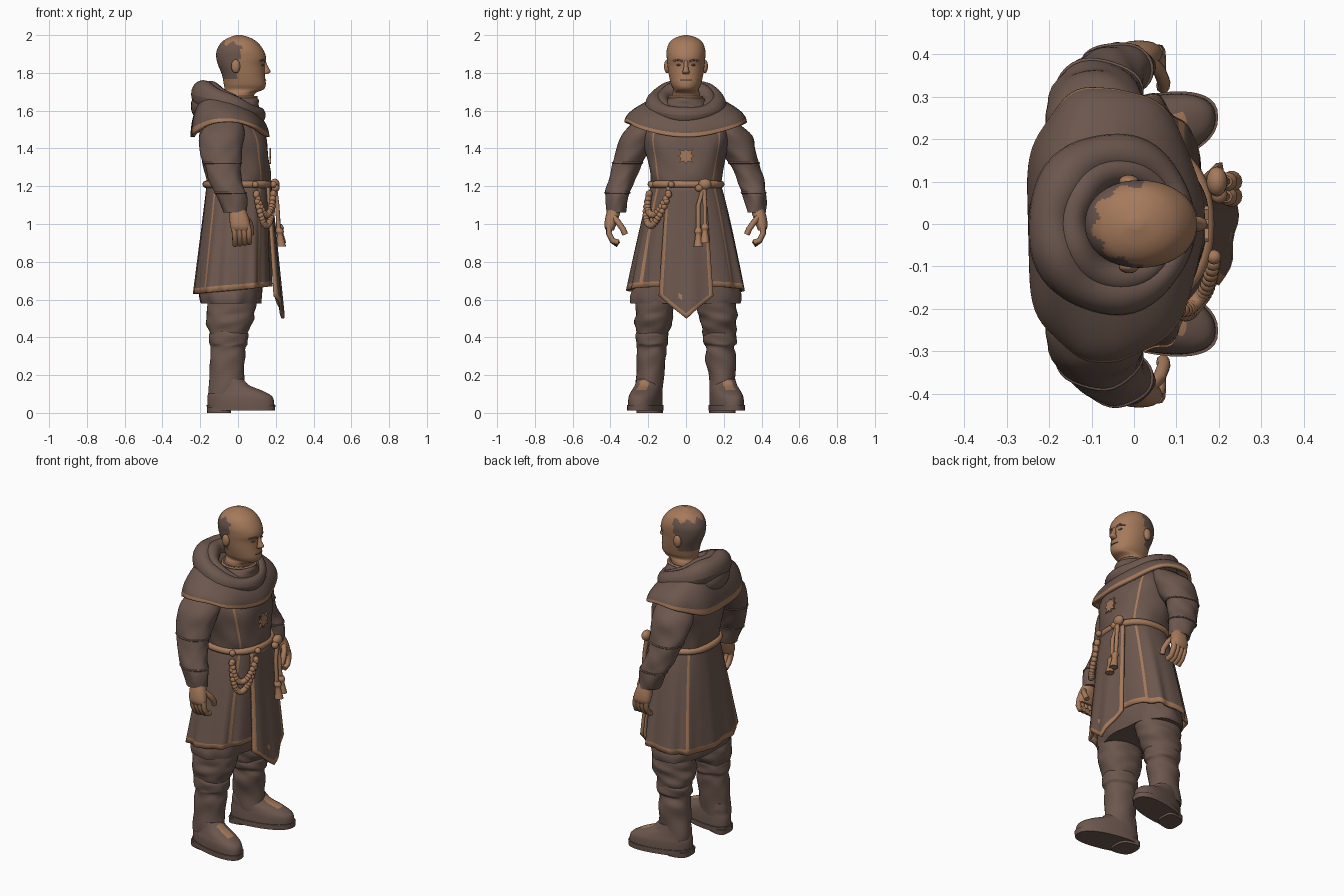
import bpy, bmesh, math
from math import sin, cos, pi, radians
from mathutils import Vector, Matrix

cube = bpy.data.objects.get("Cube")
if cube:
    bpy.data.objects.remove(cube, do_unlink=True)

def material(name, rgb):
    m = bpy.data.materials.new(name)
    m.use_nodes = True
    m.diffuse_color = (*rgb, 1)
    m.node_tree.nodes["Principled BSDF"].inputs["Base Color"].default_value = (*rgb, 1)
    return m

BROWN = material("brown cloth", (0.15, 0.096, 0.076))
TAN = material("warm tan", (0.38, 0.195, 0.105))

def lerp(a, b, t):
    return a + (b - a) * t

def add_mesh(name, bm, mats, smooth=True):
    bmesh.ops.recalc_face_normals(bm, faces=bm.faces[:])
    me = bpy.data.meshes.new(name)
    bm.to_mesh(me)
    bm.free()
    ob = bpy.data.objects.new(name, me)
    bpy.context.collection.objects.link(ob)
    for m in mats:
        me.materials.append(m)
    for p in me.polygons:
        p.use_smooth = smooth
    return ob

def solidify(ob, thickness):
    mod = ob.modifiers.new("thickness", "SOLIDIFY")
    mod.thickness = thickness
    mod.offset = -1

def ellipse(a, p=2):
    c, s = cos(a), sin(a)
    return (math.copysign(abs(c) ** (2 / p), c), math.copysign(abs(s) ** (2 / p), s))

def rings(table, p=2, side=1):
    """Smooth surface through horizontal rings (x, y, z, rx, ry)."""
    last = len(table) - 1
    def fn(a, t):
        i = min(int(t * last), last - 1)
        f = t * last - i
        k = [table[max(0, min(last, i + j))] for j in (-1, 0, 1, 2)]
        x, y, z, rx, ry = [b + f * ((c - d) / 2 + f * (d - 2.5 * b + 2 * c - e / 2
                           + f * (1.5 * (b - c) + (e - d) / 2))) for d, b, c, e in zip(*k)]
        u, v = ellipse(a, p)
        return Vector((x + rx * u, side * (y + ry * v), z))
    return fn

def wrinkle(fn, amp, ka, kt):
    def out(a, t):
        d = amp * (sin(ka * a + kt * t) + 0.6 * sin((ka + 1) * a - 1.7 * kt * t))
        return fn(a, t) + Vector((cos(a), sin(a), 0)) * d
    return out

def surface(name, fn, mat, na=40, nt=24, caps=True, rule=None):
    """Skin fn(angle, t); rule(centre, angle, t) picks faces of the other colour."""
    bm = bmesh.new()
    grid = [[bm.verts.new(fn(2 * pi * i / na, j / nt)) for i in range(na)] for j in range(nt + 1)]
    for j in range(nt):
        r, q = grid[j], grid[j + 1]
        for i in range(na):
            f = bm.faces.new((r[i - 1], r[i], q[i], q[i - 1]))
            if rule:
                f.material_index = int(rule(f.calc_center_median(), 2 * pi * (i - .5) / na, (j + .5) / nt))
    if caps:
        for r in (grid[0], grid[-1]):
            mid = bm.verts.new(sum((v.co for v in r), Vector()) / na)
            for i in range(na):
                bm.faces.new((r[i - 1], r[i], mid))
    return add_mesh(name, bm, [mat, BROWN if mat == TAN else TAN])

def tube(name, pts, depth, mat, closed=False):
    cu = bpy.data.curves.new(name, "CURVE")
    cu.dimensions = "3D"
    cu.bevel_depth, cu.bevel_resolution, cu.use_fill_caps = depth, 2, True
    sp = cu.splines.new("POLY")
    sp.points.add(len(pts) - 1)
    for q, p in zip(sp.points, pts):
        q.co = (*p, 1)
    sp.use_cyclic_u = closed
    cu.materials.append(mat)
    ob = bpy.data.objects.new(name, cu)
    bpy.context.collection.objects.link(ob)

def loop(fn, t, n=64):
    return [fn(2 * pi * i / n, t) for i in range(n)]

def balls(name, items, mat, seg=16):
    bm = bmesh.new()
    for loc, size in items:
        bmesh.ops.create_uvsphere(bm, u_segments=seg, v_segments=seg // 2 + 2, radius=1,
                                  matrix=Matrix.Translation(loc) @ Matrix.Diagonal((*size, 1)))
    add_mesh(name, bm, [mat])

# Head with a fringe of hair round the back: (z, back, front, half width)
outline = [(1.55, -.09, .08, .08), (1.64, -.08, .08, .075), (1.69, -.07, .09, .073),
           (1.712, -.07, .135, .068), (1.74, -.075, .147, .08), (1.79, -.085, .142, .091),
           (1.84, -.105, .14, .098), (1.88, -.115, .148, .102), (1.92, -.112, .135, .102),
           (1.96, -.09, .105, .088), (1.985, -.052, .067, .058), (2.0, -.01, .02, .012)]
head = rings([((b + f) / 2, 0, z, (f - b) / 2, w) for z, b, f, w in outline], 2.1)
surface("head", head, TAN, 64, 77,
        rule=lambda c, a, t: 1.77 < c.z < 1.955 + .012 * sin(9 * a) and c.x < 0.15 * (c.z - 1.81))
nose = rings([(.138, 0, 1.865, .008, .01), (.146, 0, 1.83, .014, .012),
              (.15, 0, 1.806, .023, .018), (.138, 0, 1.793, .014, .016)])
surface("nose", nose, TAN, 16, 10)
tube("mouth", [(.147 - 8 * y * y, y, 1.762) for y in (-.03, -.015, 0, .015, .03)], .003, BROWN)
for s, side in ((1, "left"), (-1, "right")):
    balls(side + "_ear", [((-.012, s * .1, 1.835), (.024, .016, .036))], TAN)
    balls(side + "_eye", [((.129, s * .037, 1.842), (.008, .014, .005))], BROWN)
    tube(side + "_eyebrow", [(.144, s * .018, 1.862), (.137, s * .04, 1.869), (.116, s * .066, 1.864)],
         .005, BROWN)

# Scarf round the neck
scarf = wrinkle(rings([(.005, 0, 1.675, .09, .086), (.005, 0, 1.655, .103, .1),
                       (0, 0, 1.62, .115, .115), (-.01, 0, 1.57, .13, .14)]), .003, 3, 8)
surface("neck_scarf", scarf, BROWN, 40, 12)
tube("scarf_trim", loop(scarf, .08), .006, TAN, True)

# Tunic body
torso = wrinkle(rings([(-.05, 0, 1.6, .12, .13), (-.045, 0, 1.54, .15, .2), (-.025, 0, 1.45, .178, .225),
                       (-.012, 0, 1.34, .177, .205), (0, 0, 1.25, .172, .19), (0, 0, 1.19, .165, .18)], 2.3),
                .003, 5, 9)
surface("tunic_body", torso, BROWN, 100, 24,
        rule=lambda c, a, t: abs(cos(a) - cos(radians(49))) < .035)

# Chest badge
bm = bmesh.new()
star = []
for i in range(16):
    r = .05 if i % 4 == 2 else .042 if i % 2 == 0 else .029
    star.append(bm.verts.new((.166, r * cos(i * pi / 8), 1.36 + r * sin(i * pi / 8))))
bm.faces.new(star)
ext = bmesh.ops.extrude_face_region(bm, geom=bm.faces[:])["geom"]
bmesh.ops.translate(bm, verts=[v for v in ext if isinstance(v, bmesh.types.BMVert)], vec=(.009, 0, 0))
add_mesh("chest_badge", bm, [TAN], False)

# Shoulder cape with a trimmed hem
def cape(a, t):
    u, v = ellipse(a, 2 if cos(a) > 0 else 2.7)
    g = abs(sin(t * pi / 2))
    wave = 1 + .02 * t * sin(7 * a + 1)
    hem = 1.54 - .08 * cos(a) ** 2
    return Vector((-.045 + lerp(.12, .208, g) * u * wave, lerp(.14, .322, g) * v * wave,
                   lerp(1.665 - .055 * cos(a), hem, t ** 1.2)))
solidify(surface("shoulder_cape", cape, BROWN, 80, 24, False, lambda c, a, t: t > .87), .02)

# Lowered hood: tilted rolls of cloth round the neck
def roll(cx, r, z, thin, thick, tilt):
    def fn(a, t):
        k = (1 - cos(a)) / 2
        th = lerp(thin, thick, k) * (1 + .07 * sin(5 * a + 2))
        q = 2 * pi * t
        d = r + .8 * th * cos(q)
        return Vector((cx + d * cos(a), d * 1.08 * sin(a), z - tilt * cos(a) + th * sin(q)))
    return fn
hood = roll(-.04, .152, 1.632, .04, .075, .056)
collar = roll(-.03, .118, 1.65, .03, .052, .058)
surface("hood", hood, BROWN, 64, 20, False)
surface("inner_collar", collar, BROWN, 48, 16, False)
tube("hood_trim", [hood(pi + radians(d), .4) for d in range(-80, 81, 8)], .007, TAN)
balls("hood_tail", [((-.165, 0, 1.625), (.085, .14, .09))], BROWN, 24)

# Skirt with folds and trimmed edges
def skirt(a, t):
    u, v = ellipse(a, 2.35)
    f = 1 + .025 * t * sin(11 * a + .6) + .012 * t * sin(17 * a)
    return Vector((lerp(0, -.03, t) + lerp(.165, .205, t) * u * f, lerp(.18, .312, t ** .85) * v * f,
                   lerp(1.22, .65 + .02 * cos(a), t)))
solidify(surface("skirt", skirt, BROWN, 160, 20, False, lambda c, a, t: t > .95
                 or abs(cos(a) - cos(radians(50))) < .03 or abs(cos(a) - cos(radians(133))) < .02), .015)
under = wrinkle(rings([(-.03, 0, .85, .15, .22), (-.035, 0, .7, .165, .265), (-.04, 0, .62, .165, .292),
                       (-.04, 0, .578, .158, .29)], 2.3), .004, 9, 2)
surface("underskirt", under, BROWN, 60, 12)

# Pointed front panel with a trimmed edge and a small stain
def panel(u, v):
    y = u * lerp(.105, .145, v)
    z = lerp(1.2, .62 - .12 * (1 - abs(u)), v)
    return Vector((.178 + .095 * (1.2 - z) - 1.4 * y * y + .006 * v * sin(7 * u), y, z))
bm = bmesh.new()
cols, rows = 14, 26
cells = [[bm.verts.new(panel(2 * i / cols - 1, j / rows)) for i in range(cols + 1)] for j in range(rows + 1)]
for j in range(rows):
    for i in range(cols):
        f = bm.faces.new((cells[j][i], cells[j][i + 1], cells[j + 1][i + 1], cells[j + 1][i]))
        f.material_index = int(i in (0, cols - 1) or j == rows - 1 or (i, j) == (5, 22))
solidify(add_mesh("front_panel", bm, [BROWN, TAN]), .014)

# Rope belt, bead loop and tassels
tube("belt", [p + Vector((.004 * cos(i * pi / 32), .004 * sin(i * pi / 32), -.01))
              for i, p in enumerate(loop(skirt, 0))], .02, TAN, True)
for dip, n in ((.39, 23), (.29, 19)):
    items = []
    for i in range(n):
        u = i / (n - 1)
        p = skirt(radians(lerp(-20, -70, u)), .02 + dip * abs(sin(pi * u)) ** .7)
        items.append((Vector((p.x * 1.06 + .022, p.y * 1.05, p.z)), (.018, .018, .018)))
    balls("bead_loop", items, TAN, 10)
balls("belt_knot", [((.195, .1, 1.21), (.025, .035, .03)), ((.2, .07, 1.19), (.02, .022, .02))], TAN)
for y, low in ((.065, .88), (.1, .9)):
    tube("tassel_cord", [(.195, .095, 1.2), (.208, y, 1.1), (.215, y, low + .09)], .012, TAN)
    tassel = rings([(.217, y, low + .1, .014, .014), (.221, y, low + .08, .022, .022),
                    (.223, y, low + .06, .016, .016), (.23, y, low, .025, .025)])
    surface("tassel", tassel, TAN, 14, 12)

def toe_out(fn, s):
    def out(a, t):
        p = fn(a, t)
        return p + Vector((0, s * .2 * p.x, 0))
    return out

for s, side in ((1, "left"), (-1, "right")):
    # Sleeve, cuff and seams
    arm = wrinkle(rings([(-.07, .19, 1.55, .09, .07), (-.085, .245, 1.47, .118, .1), (-.088, .283, 1.38, .112, .088),
                         (-.082, .317, 1.3, .095, .076), (-.062, .345, 1.22, .086, .07),
                         (-.035, .364, 1.15, .08, .062), (-.015, .372, 1.06, .062, .05)], 2, s), .003, 3, 16)
    surface(side + "_sleeve", arm, BROWN, 32, 36)
    for t in (.45, .8):
        tube(side + "_sleeve_seam", loop(arm, t, 32), .005, BROWN, True)
    # Hand
    palm = rings([(-.005, .375, 1.09, .04, .034), (.005, .39, 1.04, .05, .036),
                  (.012, .402, .99, .054, .03), (.015, .402, .965, .047, .02)], 2.3, s)
    surface(side + "_hand", palm, TAN, 20, 12)
    for i in range(4):
        x = -.022 + .025 * i
        tube(side + "_finger", [(x, s * .407, .99), (x + .005, s * .408, .95),
                                (x + .007, s * .39, .912), (x + .007, s * .358, .89 + .004 * i)], .0155, TAN)
    tube(side + "_thumb", [(.035, s * .385, 1.04), (.06, s * .36, 1.01), (.07, s * .335, .975),
                           (.068, s * .322, .945)], .016, TAN)
    # Baggy trousers
    leg = wrinkle(rings([(-.03, .14, .68, .12, .12), (-.035, .163, .56, .13, .103), (-.042, .17, .5, .126, .1),
                         (-.05, .176, .44, .108, .09), (-.05, .18, .38, .09, .075)], 2.2, s), .004, 2, 13)
    surface(side + "_trouser_leg", leg, BROWN, 32, 28)
    # Boot: cuff, shaft, foot, sole and heel
    shaft = wrinkle(rings([(-.05, .18, .435, .085, .075), (-.05, .18, .415, .103, .086), (-.05, .18, .37, .104, .086),
                           (-.052, .181, .345, .09, .076), (-.055, .184, .29, .095, .08),
                           (-.06, .19, .2, .09, .072), (-.06, .196, .1, .095, .07)], 2.1, s), .003, 2, 16)
    surface(side + "_boot_shaft", shaft, BROWN, 32, 40)
    foot = rings([(-.06, .207, .18, .085, .062), (-.045, .208, .145, .107, .068),
                  (-.01, .21, .115, .145, .074), (.01, .212, .085, .172, .08),
                  (.015, .212, .045, .177, .082), (.015, .212, .025, .172, .08)], 2.3, s)
    surface(side + "_boot_foot", toe_out(foot, s), BROWN, 48, 30,
            rule=lambda c, a, t: .03 < c.x < .12 and c.z > .09 and abs(abs(c.y) - .212 - .2 * c.x) < .028)
    sole = rings([(.016, .212, .042, .182, .086), (.016, .212, .012, .18, .085)], 2.4, s)
    surface(side + "_sole", toe_out(sole, s), BROWN, 40, 2)
    heel = rings([(-.1, .212, .03, .065, .068), (-.1, .212, 0, .063, .066)], 3, s)
    surface(side + "_heel", toe_out(heel, s), BROWN, 24, 2)

# Keep hard rims crisp on the smooth meshes
bpy.ops.object.select_all(action="DESELECT")
for ob in bpy.context.scene.objects:
    if ob.type == "MESH" and ob.name != "chest_badge":
        ob.select_set(True)
        bpy.context.view_layer.objects.active = ob
bpy.ops.object.shade_smooth_by_angle(angle=radians(50))
